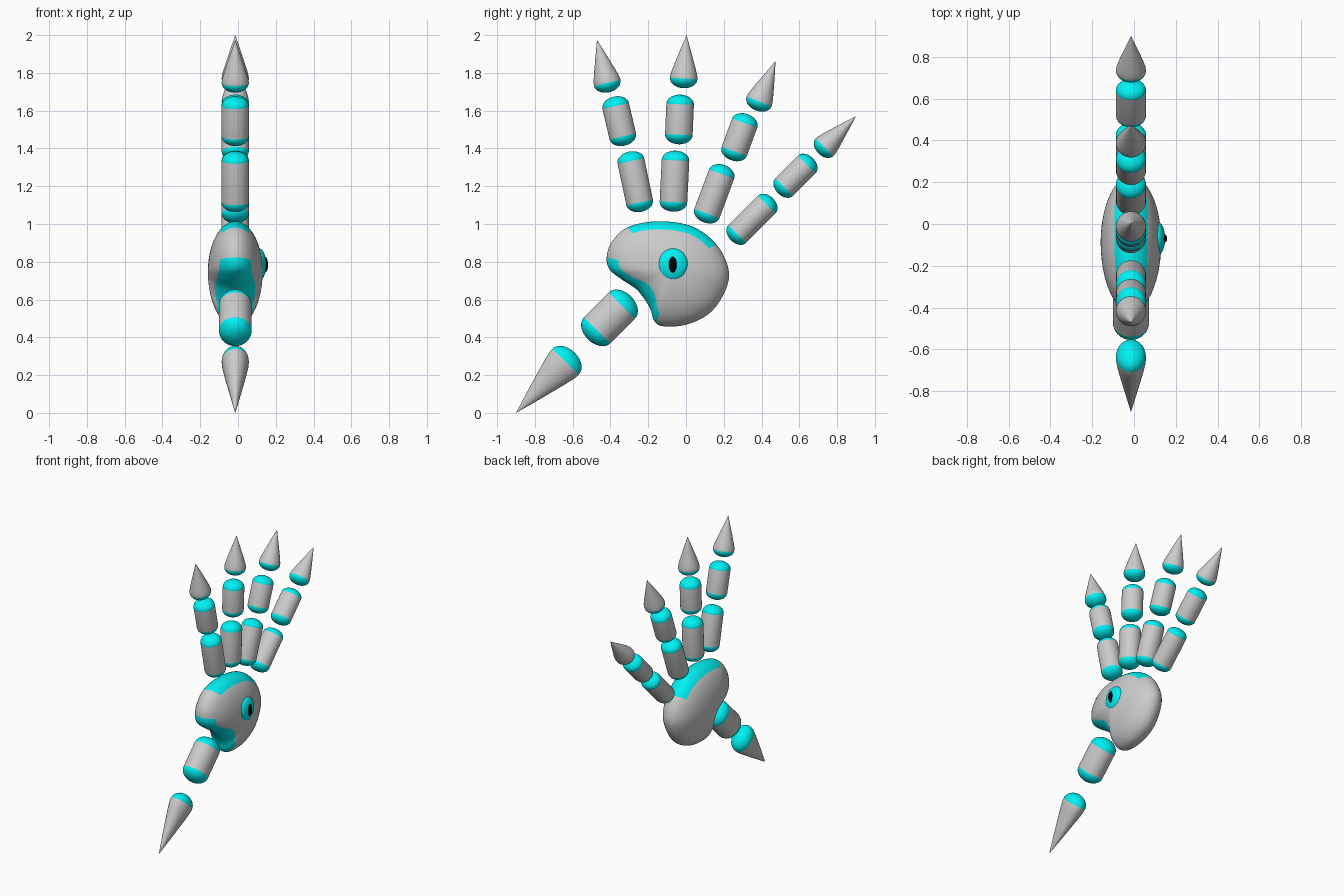
import bpy, bmesh, math
from mathutils import Vector

if "Cube" in bpy.data.objects:
    bpy.data.objects.remove(bpy.data.objects["Cube"])

CX = -0.0145          # centre plane of the hand


def material(name, colour):
    m = bpy.data.materials.new(name)
    m.diffuse_color = colour
    m.use_nodes = True
    m.node_tree.nodes["Principled BSDF"].inputs["Base Color"].default_value = m.diffuse_color
    return m


GREY = material("grey", (0.8, 0.8, 0.8, 1))
CYAN = material("cyan", (0.0, 0.88, 0.9, 1))
BLACK = material("black", (0.0, 0.0, 0.0, 1))


def skin(name, rings, poles, is_cyan):
    """Skin closed rings from pole to pole; is_cyan(ring, column) picks the colour."""
    bm = bmesh.new()
    vr = [[bm.verts.new(p) for p in ring] for ring in rings]
    n = len(vr[0])
    ends = [bm.verts.new(p) for p in poles]
    for j in range(n):
        k = (j + 1) % n
        first = bm.faces.new((ends[0], vr[0][k], vr[0][j]))
        first.material_index = int(is_cyan(-1, j))
        for i in range(len(vr) - 1):
            f = bm.faces.new((vr[i][j], vr[i][k], vr[i + 1][k], vr[i + 1][j]))
            f.material_index = int(is_cyan(i, j))
        last = bm.faces.new((ends[1], vr[-1][j], vr[-1][k]))
        last.material_index = int(is_cyan(len(vr) - 1, j))
    bmesh.ops.recalc_face_normals(bm, faces=bm.faces)
    for f in bm.faces:
        f.smooth = True
    me = bpy.data.meshes.new(name)
    bm.to_mesh(me)
    bm.free()
    me.materials.append(GREY)
    me.materials.append(CYAN)
    ob = bpy.data.objects.new(name, me)
    bpy.context.collection.objects.link(ob)
    return ob


def segment(name, base, end, rx, rs, tip=False):
    """Finger bone from base to end (y, z): capsule, or a pointed tip."""
    a, b = Vector((CX, *base)), Vector((CX, *end))
    length = (b - a).length
    axis = (b - a) / length
    side = axis.cross(Vector((1, 0, 0)))
    cap, steps = 0.7 * rs, 9
    dome = [(cap * (1 - math.cos(t)), math.sin(t))
            for t in (math.pi / 2 * i / steps for i in range(1, steps + 1))]
    if tip:
        body = length - cap
        prof = dome + [(cap + body * t, r) for t, r in
                       ((0.06, 0.985), (0.14, 0.92), (0.25, 0.815),
                        (0.5, 0.55), (0.75, 0.28), (0.97, 0.035))]
    else:
        prof = dome + [(length - t, r) for t, r in reversed(dome)]
    rings = []
    for t, r in prof:
        rings.append([a + axis * t + Vector((1, 0, 0)) * (rx * r * math.cos(q))
                      + side * (rs * r * math.sin(q))
                      for q in (2 * math.pi * j / 40 for j in range(40))])
    return skin(name, rings, (a, b),
                lambda i, j: i < steps - 1 or (not tip and i >= steps))


# fingers and thumb: (side radius, x radius, [base, end] of each bone in y, z)
DIGITS = {
    "index_finger": (0.072, 0.072, [(-.235, 1.065), (-.302, 1.383), (-.323, 1.415),
                                    (-.384, 1.674), (-.405, 1.698), (-.471, 1.974)]),
    "middle_finger": (0.073, 0.072, [(-.069, 1.065), (-.053, 1.388), (-.040, 1.422),
                                     (-.029, 1.685), (-.016, 1.719), (.003, 2.0)]),
    "ring_finger": (0.071, 0.072, [(.093, 1.009), (.206, 1.311), (.238, 1.338),
                                   (.328, 1.581), (.368, 1.602), (.474, 1.862)]),
    "little_finger": (0.066, 0.072, [(.238, .914), (.460, 1.136), (.487, 1.163),
                                     (.672, 1.348), (.701, 1.374), (.9, 1.571)]),
    "thumb": (0.098, 0.087, [(-.291, .617), (-.519, .389), (-.590, .320), (-.9, 0.0)]),
}
for digit, (rs, rx, pts) in DIGITS.items():
    count = len(pts) // 2
    for b in range(count):
        last = b == count - 1
        segment(f"{digit}_{'tip' if last else 'bone_%d' % (b + 1)}",
                pts[2 * b], pts[2 * b + 1], 0.072 if last else rx, rs, last)

# palm: kidney outline inflated to both sides, cyan bands on the rim
OUTLINE = [(-.42, .823), (-.394, .903), (-.31, .982), (-.151, 1.014), (.03, .988),
           (.161, .892), (.225, .76), (.209, .649), (.13, .532), (.008, .469),
           (-.114, .458), (-.167, .485), (-.193, .559), (-.257, .649),
           (-.341, .707), (-.405, .76)]
CENTRE = Vector((-0.087, 0.749))
HALF, SUB, BAND, INNER = 0.145, 10, 6, 14
N = len(OUTLINE)


def spline(u):
    i, t = int(u), u % 1
    p0, p1, p2, p3 = (Vector(OUTLINE[(i + k) % N]) for k in (-1, 0, 1, 2))
    return 0.5 * (2 * p1 + (p2 - p0) * t + (2 * p0 - 5 * p1 + 4 * p2 - p3) * t * t
                  + (3 * p1 - p0 - 3 * p2 + p3) * t ** 3)


columns = []
for c in range(N * SUB):
    u = c / SUB
    d = spline(u) - CENTRE
    wide = max(1 - u, min(max(u - 9.5, 0), 1), 0)
    edge = math.acos(1 - (0.043 + 0.02 * wide) / d.length)
    half = [edge * i / BAND for i in range(BAND + 1)]
    half += [edge + (math.pi / 2 - edge) * i / INNER for i in range(1, INNER)]
    angles = [-t for t in reversed(half[1:])] + half
    columns.append([Vector((CX + HALF * math.sin(t), *(CENTRE + d * math.cos(t))))
                    for t in angles])
rows = [list(r) for r in zip(*columns)]
mid = len(rows) // 2


def rim(i, j):
    u = j / SUB
    return mid - BAND <= i < mid + BAND and (2 <= u < 5 or u >= 10.7)


skin("palm", rows, [(CX - HALF, *CENTRE), (CX + HALF, *CENTRE)], rim)


# eye on the palm
def ellipsoid(name, loc, size, mat):
    bpy.ops.mesh.primitive_uv_sphere_add(segments=40, ring_count=20, radius=1, location=loc)
    ob = bpy.context.object
    ob.name = name
    ob.scale = size
    ob.data.materials.append(mat)
    bpy.ops.object.shade_smooth()


ellipsoid("eye", (0.113, -0.07, 0.785), (0.036, 0.08, 0.085), CYAN)
ellipsoid("pupil", (0.143, -0.07, 0.785), (0.016, 0.021, 0.042), BLACK)
